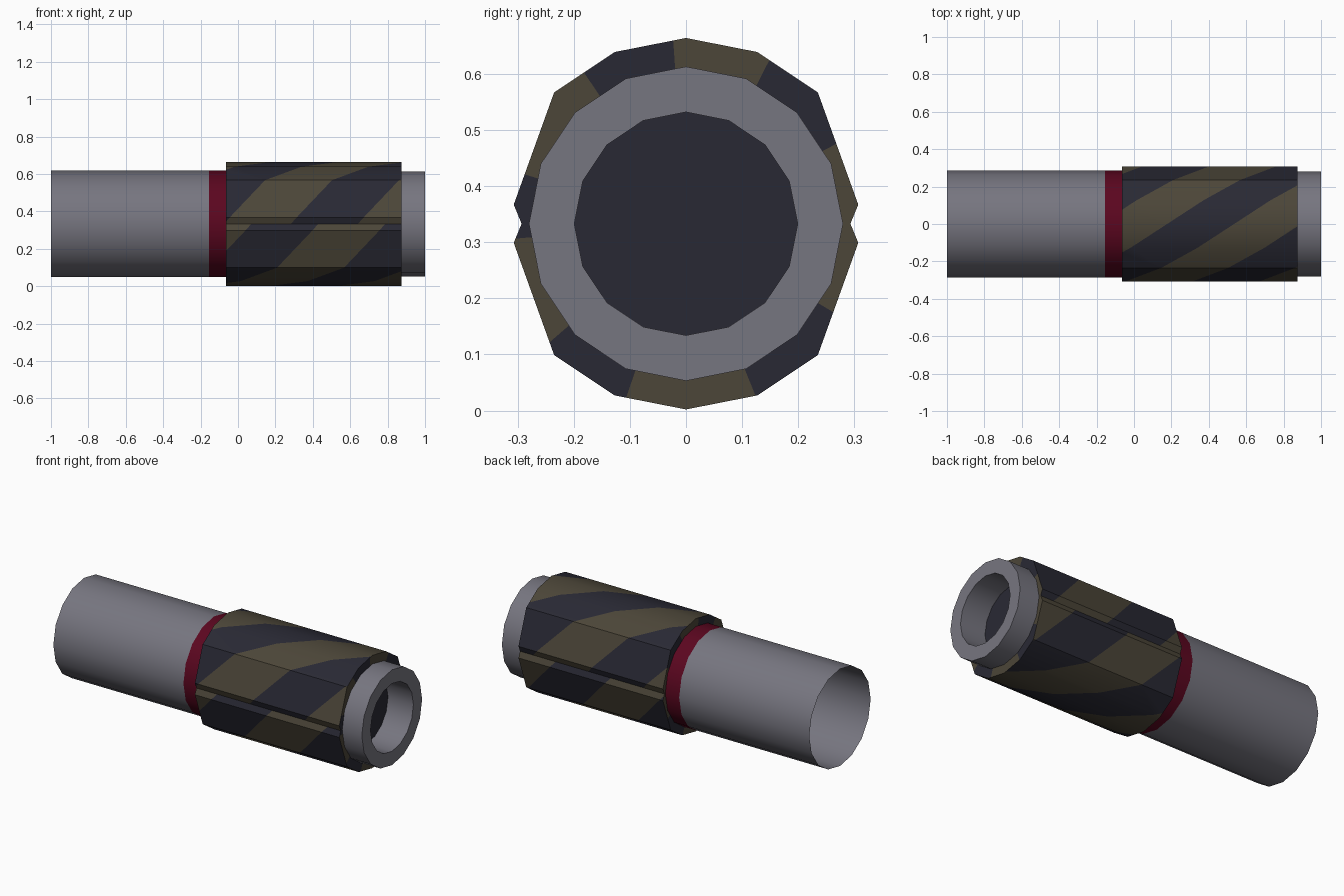
import bpy, bmesh, math
from mathutils import Vector

if "Cube" in bpy.data.objects:
    bpy.data.objects.remove(bpy.data.objects["Cube"])

AXIS_Z = 0.333
X0, X1 = -0.065, 0.873         # sleeve ends


def material(name, rgb):
    m = bpy.data.materials.new(name)
    m.diffuse_color = (*rgb, 1)
    m.use_nodes = True
    m.node_tree.nodes["Principled BSDF"].inputs["Base Color"].default_value = m.diffuse_color
    return m


GREY = material("steel grey", (0.183, 0.180, 0.215))
RED = material("dark red", (0.105, 0.002, 0.014))
DARK = material("charcoal", (0.022, 0.022, 0.034))
OLIVE = material("olive brown", (0.072, 0.061, 0.040))


def finish(bm, name, mats):
    me = bpy.data.meshes.new(name)
    bm.to_mesh(me)
    bm.free()
    for m in mats:
        me.materials.append(m)
    ob = bpy.data.objects.new(name, me)
    bpy.context.collection.objects.link(ob)
    ob.location.z = AXIS_Z
    bpy.ops.object.select_all(action='DESELECT')
    ob.select_set(True)
    bpy.context.view_layer.objects.active = ob
    bpy.ops.object.shade_smooth_by_angle(angle=math.radians(30))
    return ob


def lathe(profile, colours, n=16):
    """Turn an (x, radius) profile around the long axis; one colour per segment."""
    bm = bmesh.new()
    rings = []
    for x, r in profile:
        rings.append([bm.verts.new((x, r * math.sin(2 * math.pi * i / n),
                                    r * math.cos(2 * math.pi * i / n))) for i in range(n)])
    for s, (a, b) in enumerate(zip(rings, rings[1:])):
        for i in range(n):
            j = (i + 1) % n
            f = bm.faces.new((a[i], a[j], b[j], b[i]))
            f.material_index = colours[s]
    return bm, rings


# Main tube, open at the rear, with the red band
bm, rings = lathe([(-1, .285), (-.155, .285), (X0, .285), (X1, .285)], [0, 1, 0])
for f in bm.faces:
    f.normal_update()
    c = f.calc_center_median()
    if f.normal.dot(Vector((0, c.y, c.z))) < 0:
        f.normal_flip()
finish(bm, "main_tube", [GREY, RED])

# Muzzle collar with a blind bore and dark floor
bm, rings = lathe([(.86, .28), (1, .28), (1, .199), (.835, .199)], [0, 0, 0])
floor = bm.faces.new(rings[-1])
floor.material_index = 1
bmesh.ops.recalc_face_normals(bm, faces=bm.faces[:])
floor.normal_update()
if floor.normal.x < 0:
    bmesh.ops.reverse_faces(bm, faces=bm.faces[:])
finish(bm, "muzzle_collar", [GREY, DARK])

# Striped sleeve: two half shells meeting in a side notch
quarter = [(-.293, 0), (-.307, .034), (-.235, .234), (-.127, .306), (0, .331)]
half = quarter + [(-y, z) for y, z in quarter[-2::-1]]
STRIPE = 0.358                 # stripe width along the tube
FIRST = 0.145                  # first stripe edge at the front shoulder
# how far a stripe has moved along the tube at each corner of the half shell
shift = [-.22, -.19, 0, .195, .39, .585, .78, .97, 1.0]


def add_piece(bm, corners, planes, colour_rule, outward):
    """One panel, cut along the stripe edges and coloured by stripe."""
    faces = [bm.faces.new([bm.verts.new(c) for c in corners])]
    for co, no in planes:
        geom = list({e for f in faces for e in f.edges}) + faces + \
            list({v for f in faces for v in f.verts})
        res = bmesh.ops.bisect_plane(bm, geom=geom, dist=1e-5, plane_co=co, plane_no=no)
        faces = list({g for g in res["geom"] if isinstance(g, bmesh.types.BMFace)} |
                     {f for f in faces if f.is_valid})
    for f in faces:
        f.normal_update()
        if f.normal.dot(outward) < 0:
            f.normal_flip()
        f.material_index = colour_rule(f.calc_center_median())


def build_shell(name, sign, rim_edges):
    bm = bmesh.new()
    pts = [(sign * y, sign * z) for y, z in half]
    ang = [math.degrees(math.atan2(y, z)) for y, z in half]

    for i in range(len(pts) - 1):
        P, Q = Vector((0, *pts[i])), Vector((0, *pts[i + 1]))
        d, out = Q - P, (P + Q) / 2
        sa, sb = shift[i], shift[i + 1]

        # outer panel with slanted stripe edges
        planes = []
        for n in range(-6, 7):
            x = FIRST + n * STRIPE
            A, B = P + Vector((x + sa, 0, 0)), Q + Vector((x + sb, 0, 0))
            if max(A.x, B.x) > X0 and min(A.x, B.x) < X1:
                nrm = (B - A).cross(Vector((1, 0, 0)).cross(d))
                planes.append((A, nrm.normalized()))

        def panel_rule(c):
            t = (Vector((0, c.y, c.z)) - P).dot(d) / d.length_squared
            n = math.floor((c.x - FIRST - sa - (sb - sa) * t) / STRIPE)
            return 1 if n % 2 == 0 else 0
        ex0, ex1 = Vector((X0, 0, 0)), Vector((X1, 0, 0))
        add_piece(bm, [P + ex0, Q + ex0, Q + ex1, P + ex1], planes, panel_rule, out)

        # end rims with radial stripe edges
        for ex in (ex0, ex1):
            planes = []
            for t in rim_edges:
                if ang[i] < t < ang[i + 1]:
                    r = math.radians(t)
                    planes.append((ex, Vector((0, math.cos(r), -math.sin(r)))))

            def rim_rule(c):
                t = math.degrees(math.atan2(sign * c.y, sign * c.z))
                return sum(t > e for e in rim_edges) % 2
            add_piece(bm, [P + ex, Q + ex, Q.normalized() * .27 + ex, P.normalized() * .27 + ex],
                      planes, rim_rule, Vector((1 if ex.x > 0 else -1, 0, 0)))
    bmesh.ops.remove_doubles(bm, verts=bm.verts[:], dist=1e-4)
    finish(bm, name, [DARK, OLIVE])


build_shell("upper_sleeve", 1, [-73, -34, -4, 27, 62])
build_shell("lower_sleeve", -1, [-95, -95, -95, -59, -22, 19, 49, 85][2:])
